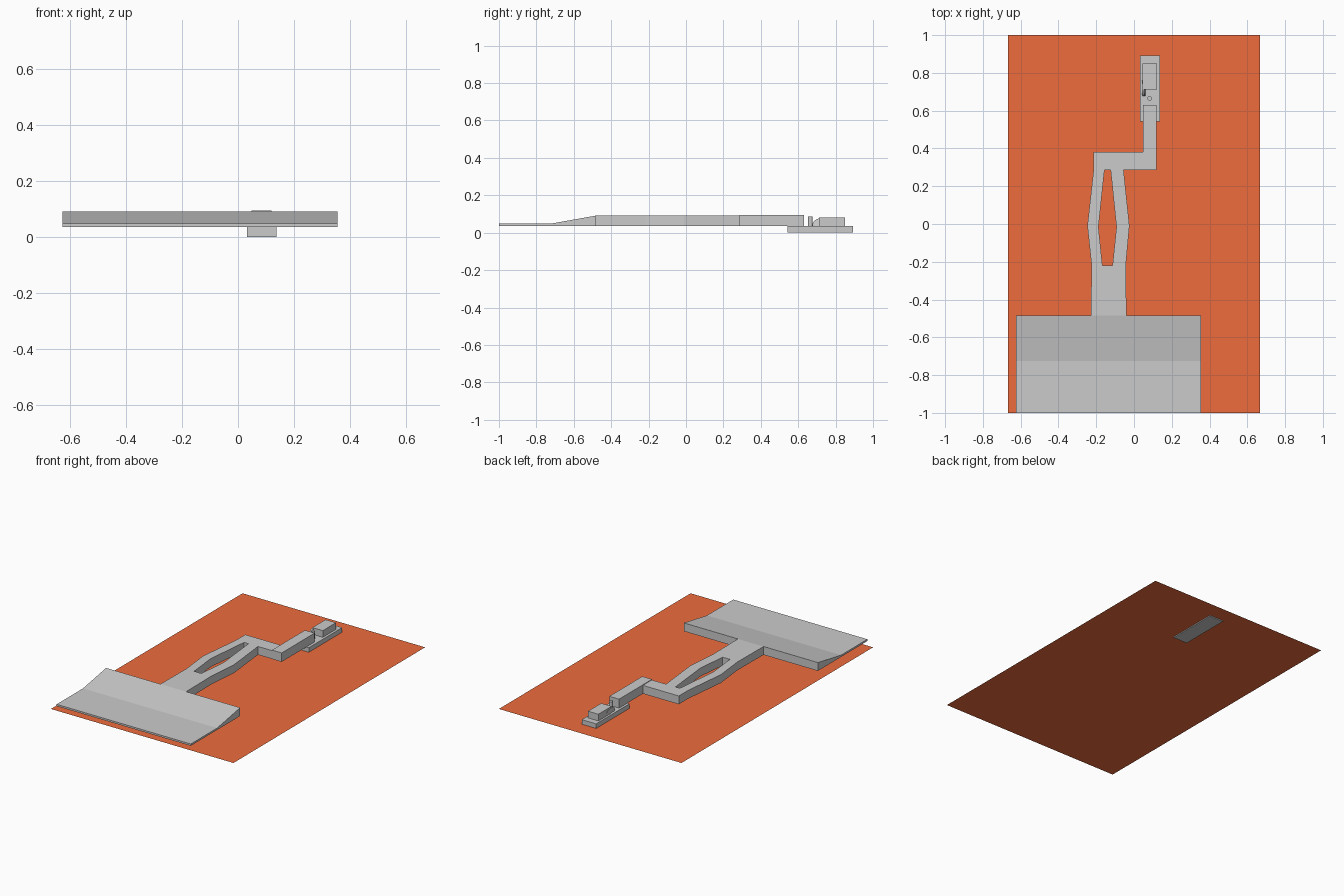
import bpy, bmesh
from math import radians

if "Cube" in bpy.data.objects:
    bpy.data.objects.remove(bpy.data.objects["Cube"])


def finish(name, bm):
    bmesh.ops.recalc_face_normals(bm, faces=bm.faces)
    me = bpy.data.meshes.new(name)
    bm.to_mesh(me)
    bm.free()
    ob = bpy.data.objects.new(name, me)
    bpy.context.collection.objects.link(ob)
    return ob


def box(name, x, y, z):
    bm = bmesh.new()
    bmesh.ops.create_cube(bm, size=1)
    for v in bm.verts:
        v.co = [(a + b) / 2 + c * (b - a) for (a, b), c in zip((x, y, z), v.co)]
    return finish(name, bm)


def cylinder(name, r, depth, loc, rot=(0, 0, 0), scale=(1, 1, 1)):
    bm = bmesh.new()
    bmesh.ops.create_cone(bm, cap_ends=True, segments=32, radius1=r, radius2=r, depth=depth)
    ob = finish(name, bm)
    ob.location, ob.rotation_euler, ob.scale = loc, rot, scale
    bpy.context.view_layer.objects.active = ob
    bpy.ops.object.select_all(action='DESELECT')
    ob.select_set(True)
    bpy.ops.object.shade_smooth_by_angle()
    return ob


BASE, TOP = 0.036, 0.091

# Orange backing sheet
bm = bmesh.new()
bmesh.ops.create_grid(bm, x_segments=1, y_segments=1, size=1)
for v in bm.verts:
    v.co.x *= 0.667
    v.co.z = 0.006
sheet = finish("backing_sheet", bm)
mat = bpy.data.materials.new("orange")
mat.diffuse_color = (0.85, 0.15, 0.045, 1)
mat.use_nodes = True
mat.node_tree.nodes["Principled BSDF"].inputs["Base Color"].default_value = mat.diffuse_color
sheet.data.materials.append(mat)

# Wide wedge: side profile swept along x
bm = bmesh.new()
profile = [(-1, BASE), (-0.484, BASE), (-0.484, TOP), (-0.725, 0.048), (-1, 0.048)]
face = bm.faces.new([bm.verts.new((-0.625, y, z)) for y, z in profile])
ext = bmesh.ops.extrude_face_region(bm, geom=[face])
bmesh.ops.translate(bm, vec=(0.98, 0, 0),
                    verts=[e for e in ext["geom"] if isinstance(e, bmesh.types.BMVert)])
finish("wide_wedge", bm)

# Stem with a long diamond opening and a bent end
outline = [(-0.228, -0.484), (-0.04, -0.484), (-0.043, -0.217), (-0.024, -0.01),
           (-0.055, 0.287), (0.048, 0.287), (0.048, 0.381), (-0.214, 0.381),
           (-0.214, 0.287), (-0.247, -0.01), (-0.225, -0.217)]
opening = [(-0.156, 0.287), (-0.124, 0.287), (-0.093, -0.016),
           (-0.114, -0.22), (-0.167, -0.22), (-0.188, -0.016)]
cu = bpy.data.curves.new("stem", 'CURVE')
cu.dimensions, cu.fill_mode = '2D', 'BOTH'
cu.extrude = (TOP - BASE) / 2
for pts in (outline, opening):
    sp = cu.splines.new('POLY')
    sp.points.add(len(pts) - 1)
    for p, (x, y) in zip(sp.points, pts):
        p.co = (x, y, 0, 1)
    sp.use_cyclic_u = True
stem = bpy.data.objects.new("stem", cu)
stem.location.z = (TOP + BASE) / 2
bpy.context.collection.objects.link(stem)
bpy.ops.object.select_all(action='DESELECT')
bpy.context.view_layer.objects.active = stem
stem.select_set(True)
bpy.ops.object.convert(target='MESH')
for p in stem.data.polygons:
    p.use_smooth = False

# Arm, mounting plate and end block
box("arm", (0.048, 0.119), (0.286, 0.63), (BASE, 0.095))
box("mounting_plate", (0.032, 0.137), (0.543, 0.892), (0, BASE))
box("end_block", (0.045, 0.121), (0.712, 0.85), (BASE, 0.08))

# Small pin and side dial
cylinder("pin", 0.012, 0.055, (0.083, 0.665, 0.0585))
cylinder("side_dial", 0.046, 0.012, (0.053, 0.723, 0.042),
         (0, radians(80), 0), (0.75, 1, 1))
